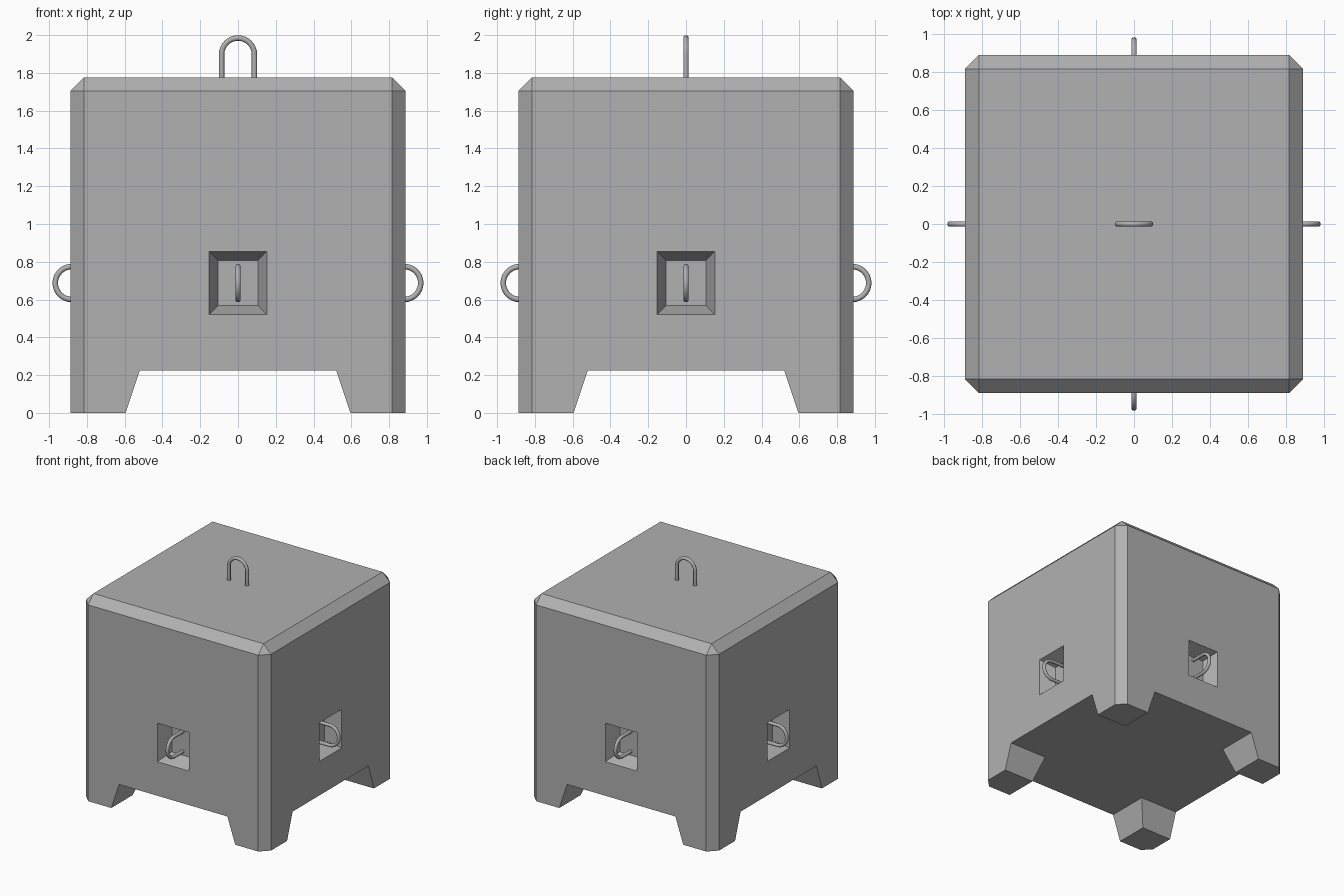
import bpy, bmesh, math
from mathutils import Matrix

if "Cube" in bpy.data.objects:
    bpy.data.objects.remove(bpy.data.objects["Cube"])

HALF, TOP, CHAMFER = 0.888, 1.775, 0.072
SOCKET_Z, SOCKET_DEPTH = 0.6875, 0.13

grey = bpy.data.materials.new("dark_grey")
grey.diffuse_color = (0.44, 0.44, 0.44, 1)
grey.use_nodes = True
grey.node_tree.nodes["Principled BSDF"].inputs["Base Color"].default_value = grey.diffuse_color


def frustum(name, low, high, matrix=Matrix(), chamfer=0):
    """Box between two rectangles given as (half x, half y, z)."""
    bm = bmesh.new()
    bmesh.ops.create_cube(bm, size=2)
    for v in bm.verts:
        hx, hy, z = low if v.co.z < 0 else high
        v.co = (v.co.x * hx, v.co.y * hy, z)
    if chamfer:
        edges = [e for e in bm.edges if max(v.co.z for v in e.verts) > low[2] + 1e-4]
        bmesh.ops.bevel(bm, geom=edges, offset=chamfer, segments=1,
                        profile=0.5, affect='EDGES')
    bm.transform(matrix)
    bmesh.ops.recalc_face_normals(bm, faces=bm.faces)
    mesh = bpy.data.meshes.new(name)
    bm.to_mesh(mesh)
    bm.free()
    mesh.materials.append(grey)
    obj = bpy.data.objects.new(name, mesh)
    bpy.context.collection.objects.link(obj)
    return obj


def cut(target, cutter):
    cutter.hide_render = True
    mod = target.modifiers.new("cut", 'BOOLEAN')
    mod.operation, mod.solver, mod.object = 'DIFFERENCE', 'EXACT', cutter
    bpy.context.view_layer.objects.active = target
    bpy.ops.object.modifier_apply(modifier=mod.name)
    bpy.data.objects.remove(cutter)


def handle(name, matrix):
    """U-shaped lifting loop rising along local z from its origin."""
    r, wire, height = 0.087, 0.0145, 0.224
    zc = height - r - wire
    pts = [(r, 0)]
    pts += [(r * math.cos(math.pi * i / 16), zc + r * math.sin(math.pi * i / 16))
            for i in range(17)]
    pts += [(-r, 0)]
    curve = bpy.data.curves.new(name, 'CURVE')
    curve.dimensions = '3D'
    curve.bevel_depth, curve.bevel_resolution = wire, 3
    curve.use_fill_caps = True
    curve.materials.append(grey)
    spline = curve.splines.new('POLY')
    spline.points.add(len(pts) - 1)
    for p, (x, z) in zip(spline.points, pts):
        p.co = (x, 0, z, 1)
    obj = bpy.data.objects.new(name, curve)
    bpy.context.collection.objects.link(obj)
    obj.matrix_world = matrix
    bpy.ops.object.select_all(action='DESELECT')
    obj.select_set(True)
    bpy.context.view_layer.objects.active = obj
    bpy.ops.object.convert(target='MESH')
    bpy.ops.object.shade_smooth_by_angle(angle=math.radians(50))


# Chamfered block, with feet left by two crossing trapezoid channels
block = frustum("block_body", (HALF, HALF, 0), (HALF, HALF, TOP), chamfer=CHAMFER)
slope = (0.595 - 0.52) / 0.225
for angle in (0, math.pi / 2):
    cut(block, frustum("foot_channel_cutter", (0.595 + slope * 0.1, 2, -0.1),
                       (0.52, 2, 0.225), Matrix.Rotation(angle, 4, 'Z')))

# Tapered sockets with a loop on each side
out = 0.05
flare = 0.048 * (1 + out / SOCKET_DEPTH)
for i, side in enumerate(("right", "back", "left", "front")):
    m = (Matrix.Rotation(i * math.pi / 2, 4, 'Z')
         @ Matrix.Translation((HALF - SOCKET_DEPTH, 0, SOCKET_Z))
         @ Matrix.Rotation(math.pi / 2, 4, 'Y'))
    cut(block, frustum("socket_cutter", (0.119, 0.105, 0),
                       (0.119 + flare, 0.105 + flare, SOCKET_DEPTH + out), m))
    handle(side + "_loop", m)

# Lifting loop on top
handle("top_loop", Matrix.Translation((0, 0, TOP)))
